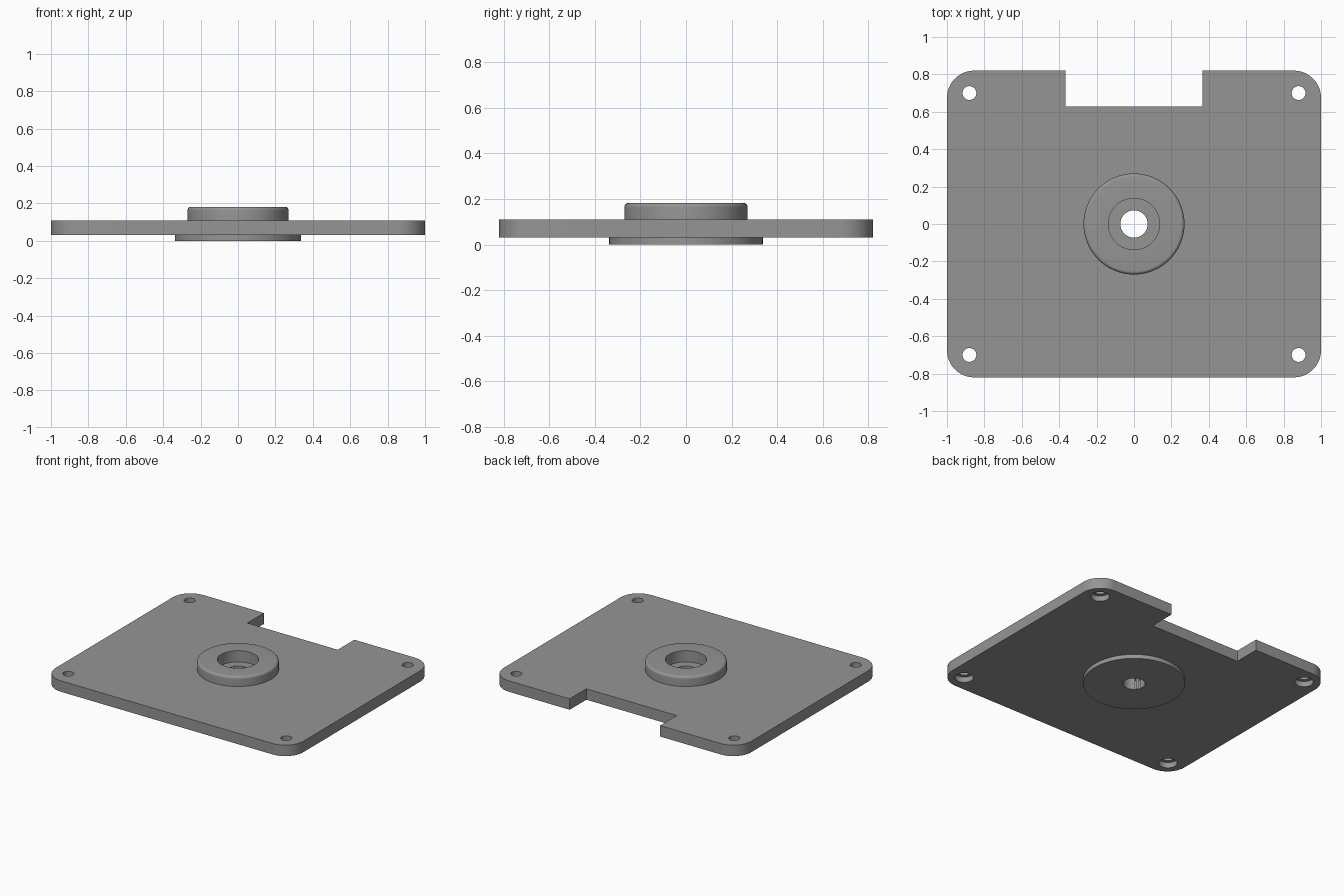
import bpy, bmesh, math

if "Cube" in bpy.data.objects:
    bpy.data.objects.remove(bpy.data.objects["Cube"])

grey = bpy.data.materials.new("mid grey")
grey.diffuse_color = (0.3, 0.3, 0.3, 1)
grey.use_nodes = True
grey.node_tree.nodes["Principled BSDF"].inputs["Base Color"].default_value = grey.diffuse_color


def add_object(name, bm):
    bmesh.ops.remove_doubles(bm, verts=bm.verts, dist=1e-5)
    bmesh.ops.recalc_face_normals(bm, faces=bm.faces)
    mesh = bpy.data.meshes.new(name)
    bm.to_mesh(mesh)
    bm.free()
    mesh.materials.append(grey)
    obj = bpy.data.objects.new(name, mesh)
    bpy.context.collection.objects.link(obj)
    return obj


def prism(name, outline, z0, z1):
    """Extrude a flat outline from z0 to z1."""
    bm = bmesh.new()
    face = bm.faces.new([bm.verts.new((x, y, z0)) for x, y in outline])
    ext = bmesh.ops.extrude_face_region(bm, geom=[face])["geom"]
    top = [v for v in ext if isinstance(v, bmesh.types.BMVert)]
    bmesh.ops.translate(bm, verts=top, vec=(0, 0, z1 - z0))
    return add_object(name, bm)


def lathe(name, profile, at=(0, 0), steps=64):
    """Revolve a radius/height profile, closed on the axis, about z."""
    bm = bmesh.new()
    verts = [bm.verts.new((r, 0, z)) for r, z in profile]
    edges = [bm.edges.new(pair) for pair in zip(verts, verts[1:])]
    bmesh.ops.spin(bm, geom=verts + edges, cent=(0, 0, 0), axis=(0, 0, 1),
                   angle=math.tau, steps=steps, use_merge=True)
    bmesh.ops.remove_doubles(bm, verts=bm.verts, dist=1e-5)
    bmesh.ops.translate(bm, verts=bm.verts, vec=(at[0], at[1], 0))
    return add_object(name, bm)


def combine(target, other, operation):
    mod = target.modifiers.new(operation, 'BOOLEAN')
    mod.operation, mod.object, mod.solver = operation, other, 'EXACT'
    bpy.context.view_layer.objects.active = target
    bpy.ops.object.modifier_apply(modifier=mod.name)
    bpy.data.objects.remove(other)


# Rounded plate outline with the notch in the back edge
HX, HY, R = 1.0, 0.82, 0.145
outline = []
for sx, sy, start in ((-1, 1, 90), (-1, -1, 180), (1, -1, 270), (1, 1, 0)):
    for i in range(13):
        a = math.radians(start + 7.5 * i)
        outline.append((sx * (HX - R) + R * math.cos(a),
                        sy * (HY - R) + R * math.sin(a)))
outline += [(0.365, HY), (0.365, 0.628), (-0.365, 0.628), (-0.365, HY)]
plate = prism("mounting_plate", outline, 0.03, 0.11)

# Raised collar with a rounded rim, joined to the lower round flange
f = 0.018
rim = [(0.27 - f + f * math.cos(math.radians(a)),
        0.182 - f + f * math.sin(math.radians(a))) for a in range(0, 91, 15)]
hub = lathe("hub", [(0, 0), (0.337, 0), (0.337, 0.05), (0.27, 0.05)]
            + rim + [(0, 0.182)])
combine(plate, hub, 'UNION')

# Stepped centre bore
bore = lathe("bore_cutter", [(0, -0.1), (0.073, -0.1), (0.073, 0.1),
                             (0.137, 0.1), (0.137, 0.3), (0, 0.3)])
combine(plate, bore, 'DIFFERENCE')

# Corner screw holes, counterbored from below
for x in (-0.88, 0.88):
    for y in (-0.7, 0.7):
        hole = lathe("screw_cutter", [(0, -0.1), (0.062, -0.1), (0.062, 0.07),
                                      (0.037, 0.07), (0.037, 0.3), (0, 0.3)],
                     (x, y), 32)
        combine(plate, hole, 'DIFFERENCE')

plate.select_set(True)
bpy.context.view_layer.objects.active = plate
bpy.ops.object.shade_smooth_by_angle(angle=math.radians(30))
